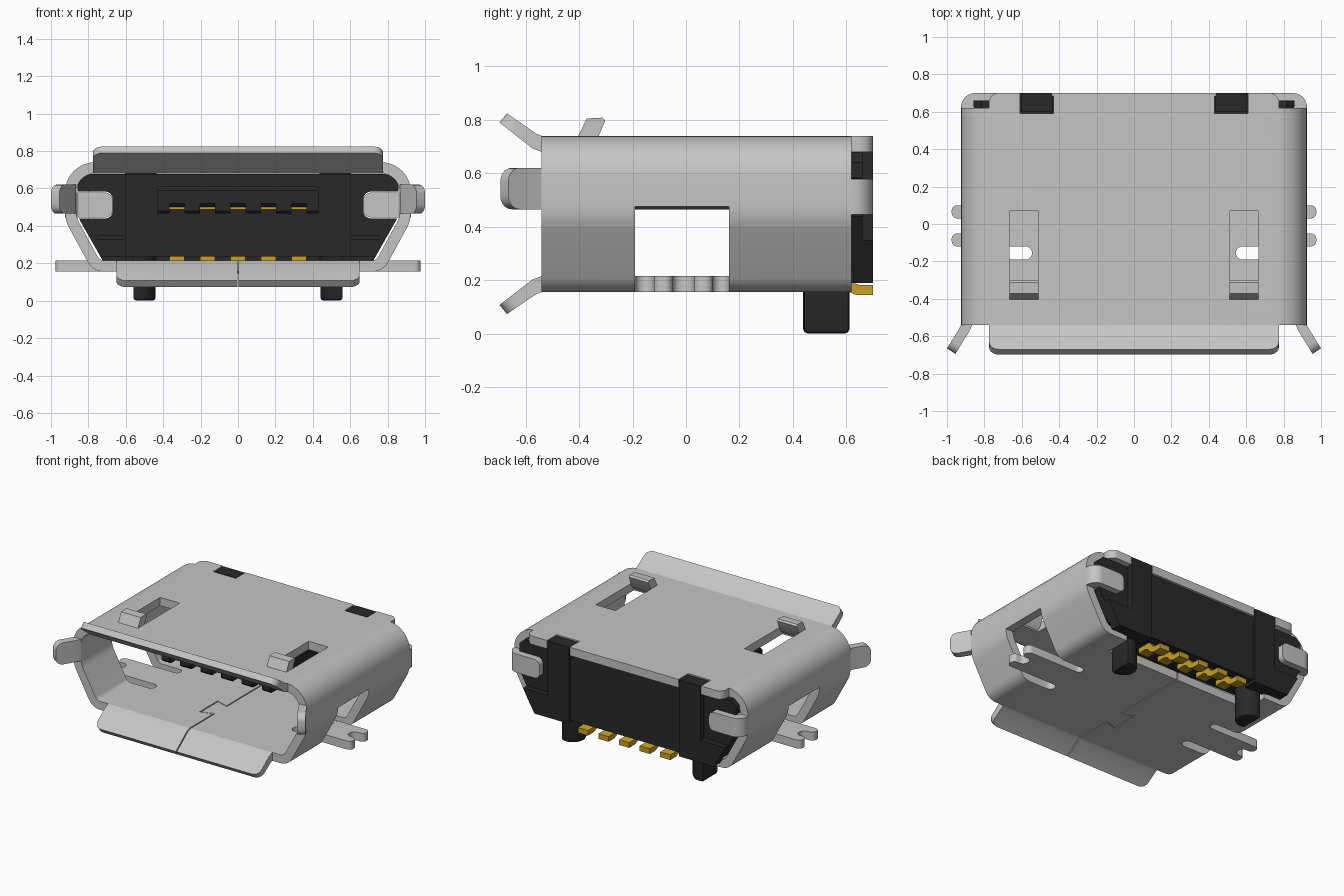
import bpy, bmesh, math
from mathutils import Vector

old = bpy.data.objects.get("Cube")
if old:
    bpy.data.objects.remove(old, do_unlink=True)


def material(name, rgb, metallic=0.0):
    m = bpy.data.materials.new(name)
    m.use_nodes = True
    m.diffuse_color = (*rgb, 1)
    b = m.node_tree.nodes["Principled BSDF"]
    b.inputs["Base Color"].default_value = (*rgb, 1)
    b.inputs["Roughness"].default_value = 0.5
    return m


STEEL = material("light steel", (0.56, 0.56, 0.56))
BLACK = material("black plastic", (0.022, 0.022, 0.022))
GOLD = material("gold", (0.58, 0.36, 0.02))

# how a profile point (p, q) and depth d map to x, y, z
AXES = {"x": lambda p, q, d: (d, p, q),
        "y": lambda p, q, d: (p, d, q),
        "z": lambda p, q, d: (p, q, d)}


def prism(name, pts, a, b, axis, mat, tip=(), tip_r=0.05, flip=False):
    """Extrude a profile from a to b; round the end edges joining the tip points."""
    bm = bmesh.new()
    put = AXES[axis]
    s = -1 if flip else 1
    ends = []
    for d in (a, b):
        ends.append([bm.verts.new(put(p, q, d)) for p, q in pts])
    lo, hi = ends
    n = len(pts)
    bm.faces.new(lo)
    bm.faces.new(hi)
    for i in range(n):
        j = (i + 1) % n
        bm.faces.new((lo[i], lo[j], hi[j], hi[i]))
    if tip:
        edges = [bm.edges.get((e[tip[0]], e[tip[1]])) for e in ends]
        bmesh.ops.bevel(bm, geom=edges, offset=tip_r, segments=5, profile=0.5, affect="EDGES")
    if s < 0:
        for v in bm.verts:
            v.co.x = -v.co.x
    bmesh.ops.recalc_face_normals(bm, faces=bm.faces)
    me = bpy.data.meshes.new(name)
    bm.to_mesh(me)
    bm.free()
    me.materials.append(mat)
    ob = bpy.data.objects.new(name, me)
    bpy.context.collection.objects.link(ob)
    return ob


def box(name, x, y, z, mat, flip=False):
    return prism(name, [(x[0], y[0]), (x[1], y[0]), (x[1], y[1]), (x[0], y[1])],
                 z[0], z[1], "z", mat, flip=flip)


def rounded(corners, seg=8):
    """Closed polygon from (x, y, radius) corners with arcs at each corner."""
    out = []
    n = len(corners)
    for i, (x, y, r) in enumerate(corners):
        c = Vector((x, y))
        if r == 0:
            out.append((x, y))
            continue
        u = (Vector(corners[i - 1][:2]) - c).normalized()
        v = (Vector(corners[(i + 1) % n][:2]) - c).normalized()
        half = u.angle(v) / 2
        t = r / math.tan(half)
        mid = c + (u + v).normalized() * (r / math.sin(half))
        s, e = c + u * t - mid, c + v * t - mid
        total = s.angle_signed(e)
        for k in range(seg + 1):
            f = total * k / seg
            w = Vector((s.x * math.cos(-f) - s.y * math.sin(-f),
                        s.x * math.sin(-f) + s.y * math.cos(-f)))
            out.append(tuple(mid + w))
    return out


def symmetric(half):
    return half + [(-x, y, r) for x, y, r in reversed(half)]


def cut(ob, cutters):
    bpy.context.view_layer.objects.active = ob
    for c in cutters:
        m = ob.modifiers.new("cut", "BOOLEAN")
        m.operation = "DIFFERENCE"
        m.solver = "EXACT"
        m.object = c
        bpy.ops.object.modifier_apply(modifier=m.name)
        bpy.data.objects.remove(c, do_unlink=True)


# shell tube
outer = rounded(symmetric([(0.925, 0.74, 0.16), (0.925, 0.43, 0.2), (0.775, 0.155, 0.1)]))
inner = rounded(symmetric([(0.865, 0.68, 0.1), (0.865, 0.446, 0.14), (0.739, 0.215, 0.04)]))
shell = prism("shell", outer, -0.54, 0.62, "y", STEEL)
cuts = [prism("c", inner, -1, 1, "y", STEEL),
        box("c", (-0.58, 0.58), (0.44, 0.8), (0.1, 0.3), STEEL)]
for f in (False, True):
    cuts += [box("c", (0.72, 1.1), (-0.19, 0.16), (0.1, 0.475), STEEL, f),      # side window
             box("c", (0.51, 0.665), (-0.36, 0.07), (0.6, 0.8), STEEL, f),      # latch hole
             box("c", (0.43, 0.61), (0.59, 0.8), (0.6, 0.8), STEEL, f)]         # rear notch
    for y0, y1 in ((-0.19, -0.12), (0.1, 0.16)):                                # floor slots
        r = (y1 - y0) * 0.49
        cuts.append(prism("c", rounded([(0.545, y0, r), (0.8, y0, 0), (0.8, y1, 0), (0.545, y1, r)]),
                          0.1, 0.3, "z", STEEL, flip=f))

# dovetail seam in the floor
SEAM = [(0, -0.8), (0, -0.27), (-0.09, -0.3), (-0.09, -0.1), (0, -0.13), (0, 0.5)]


def seam():
    w = 0.004
    side = [(x + w, y + (w if i in (1, 2) else -w if i in (3, 4) else 0))
            for i, (x, y) in enumerate(SEAM)]
    back = [(x - w, y - (w if i in (1, 2) else -w if i in (3, 4) else 0))
            for i, (x, y) in enumerate(SEAM)]
    return prism("c", side + back[::-1], 0, 0.3, "z", STEEL)


cut(shell, cuts + [seam()])

# flared lips round the mouth
prism("top_lip", [(-0.54, 0.74), (-0.56, 0.748), (-0.67, 0.824), (-0.698, 0.79), (-0.575, 0.693),
                  (-0.54, 0.68)], -0.775, 0.775, "x", STEEL, (2, 3))
bottom = prism("bottom_lip", [(-0.54, 0.155), (-0.56, 0.148), (-0.67, 0.073), (-0.698, 0.107),
                              (-0.575, 0.202), (-0.54, 0.215)], -0.65, 0.65, "x", STEEL, (2, 3))
cut(bottom, [seam()])

# rear top lip between the notches
box("rear_lip", (-0.43, 0.43), (0.62, 0.70), (0.68, 0.74), STEEL)

for f, side in ((False, "left"), (True, "right")):
    prism(side + "_lip", [(0.925, -0.54), (0.935, -0.56), (1.0, -0.665), (0.955, -0.695),
                          (0.878, -0.57), (0.865, -0.54)], 0.465, 0.62, "z", STEEL, (2, 3), flip=f)
    prism(side + "_rear_lip", rounded([(0.61, 0.62, 0), (0.775, 0.62, 0), (0.775, 0.70, 0.05),
                                       (0.61, 0.70, 0)]), 0.68, 0.74, "z", STEEL, flip=f)
    # rear tab folded round the housing
    fold = rounded([(0.67, 0.64, 0), (0.865, 0.64, 0.02), (0.865, 0.615, 0), (0.925, 0.615, 0),
                    (0.925, 0.70, 0.075), (0.67, 0.70, 0)])
    prism(side + "_rear_tab", fold, 0.445, 0.578, "z", STEEL, (0, len(fold) - 1), 0.04, flip=f)
    # forked solder foot
    prism(side + "_solder_foot", rounded([
        (0.66, -0.12, 0), (0.975, -0.12, 0.03), (0.975, -0.05, 0.03), (0.89, -0.05, 0.035),
        (0.89, 0.03, 0.035), (0.975, 0.03, 0.03), (0.975, 0.10, 0.03), (0.66, 0.10, 0)], 6),
        0.155, 0.215, "z", STEEL, flip=f)
    # latch hook
    prism(side + "_latch", [(-0.405, 0.735), (-0.372, 0.805), (-0.312, 0.808), (-0.302, 0.797),
                            (-0.335, 0.72), (-0.36, 0.69)], 0.51, 0.665, "x", STEEL, flip=f)
    # housing wing with a slot for the folded tab, and lower ledge
    wing = prism(side + "_housing_wing", [(0.60, 0.235), (0.735, 0.235), (0.857, 0.45), (0.857, 0.64),
                                          (0.815, 0.678), (0.60, 0.678)], 0.56, 0.66, "y", BLACK, flip=f)
    cut(wing, [prism("c", rounded([(0.67, 0.44, 0.04), (0.95, 0.44, 0), (0.95, 0.583, 0),
                                   (0.67, 0.583, 0.04)]), 0.4, 0.8, "y", BLACK, flip=f)])
    prism(side + "_housing_ledge", [(0.60, 0.19), (0.71, 0.19), (0.80, 0.35), (0.60, 0.35)],
          0.625, 0.70, "y", BLACK, flip=f)
    box(side + "_inner_step", (0.60, 0.75), (0.5, 0.57), (0.325, 0.352), BLACK, f)
    # vertical rib filling the top notch
    box(side + "_housing_rib", (0.435, 0.605), (0.60, 0.70), (0.19, 0.737), BLACK, f)
    # locating peg, flat on its outer side
    arc = [math.radians(68 + i * 224 / 20) for i in range(21)]
    peg = prism(side + "_peg", [(0.527 + 0.087 * math.cos(t), 0.525 + 0.087 * math.sin(t)) for t in arc],
                0, 0.24, "z", BLACK, flip=f)
    bm = bmesh.new()
    bm.from_mesh(peg.data)
    rim = [e for e in bm.edges if all(v.co.z < 0.001 for v in e.verts)]
    bmesh.ops.bevel(bm, geom=rim, offset=0.018, segments=2, profile=0.5, affect="EDGES")
    bm.to_mesh(peg.data)
    bm.free()

# housing core and rear panel
box("housing_core", (-0.605, 0.605), (0.42, 0.62), (0.235, 0.678), BLACK)
box("rear_panel", (-0.435, 0.435), (0.62, 0.685), (0.21, 0.678), BLACK)

# tongue with ribs between the contacts
prism("tongue", [(-0.25, 0.52), (-0.25, 0.59), (-0.23, 0.61), (0.45, 0.61), (0.45, 0.5), (-0.23, 0.5)],
      -0.43, 0.43, "x", BLACK)
PITCH = 0.163
for i in range(6):
    c = (i - 2.5) * PITCH
    lo, hi = max(c - 0.041, -0.43), min(c + 0.041, 0.43)
    prism("tongue_rib", [(-0.25, 0.48), (-0.25, 0.525), (0.45, 0.525), (0.45, 0.465), (-0.235, 0.465)],
          lo, hi, "x", BLACK)
for i in range(5):
    c = (i - 2) * PITCH
    box("contact", (c - 0.04, c + 0.04), (-0.22, 0.43), (0.488, 0.505), GOLD)
    prism("contact_tail", [(0.70, 0.145), (0.635, 0.145), (0.60, 0.16), (0.575, 0.19), (0.55, 0.2),
                           (0.48, 0.2), (0.48, 0.24), (0.57, 0.24), (0.60, 0.225), (0.63, 0.188),
                           (0.65, 0.182), (0.70, 0.182)], c - 0.04, c + 0.04, "x", GOLD)

# smooth shading with sharp edges kept
bpy.ops.object.select_all(action="DESELECT")
for ob in bpy.context.collection.objects:
    if ob.type == "MESH":
        ob.select_set(True)
        bpy.context.view_layer.objects.active = ob
bpy.ops.object.shade_smooth_by_angle(angle=math.radians(32))
